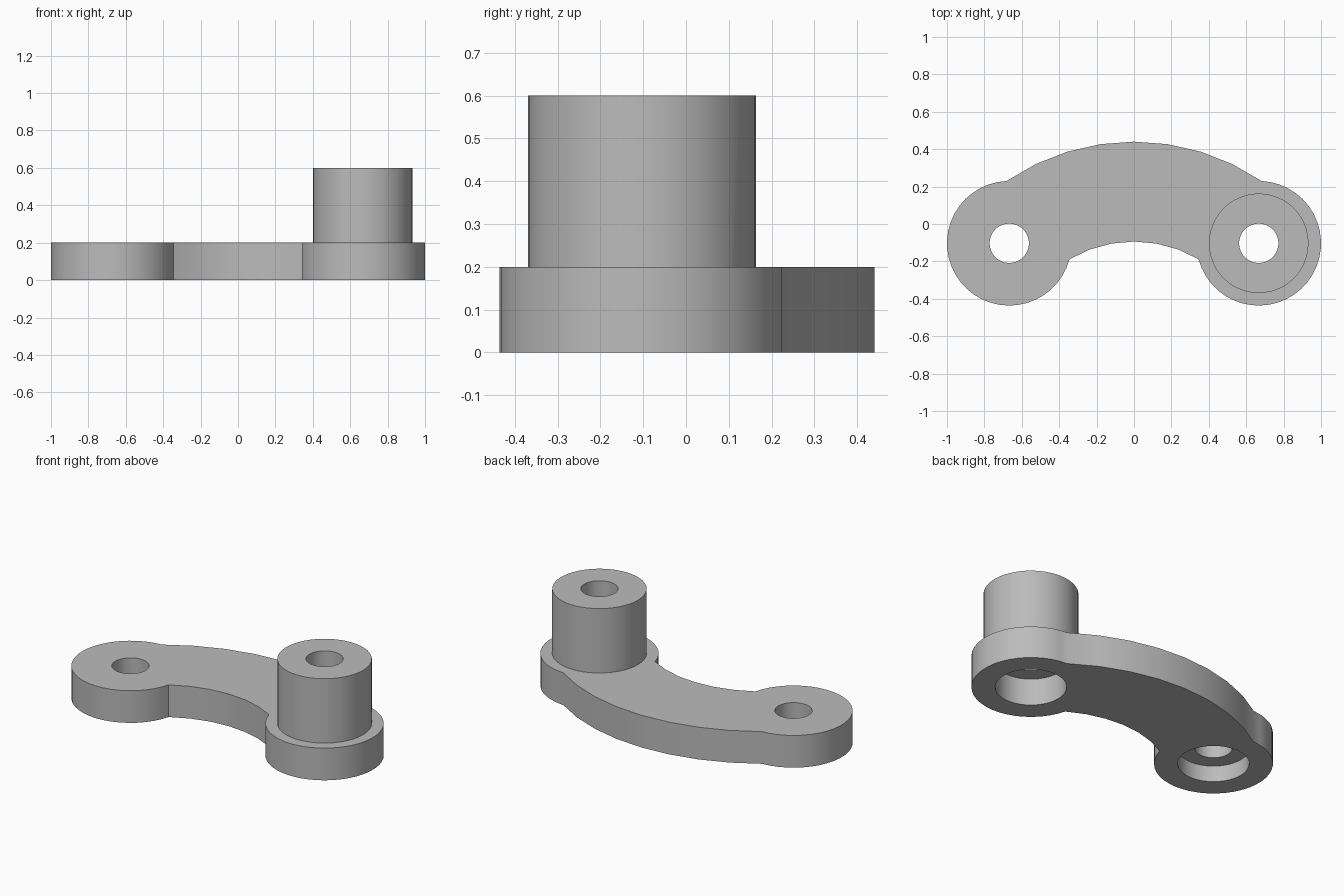
import bpy, bmesh
from math import sin, cos, acos, atan2, pi, radians
from mathutils import Vector

cube = bpy.data.objects.get("Cube")
if cube:
    bpy.data.objects.remove(cube)

THICK, TOP = 0.2, 0.6            # arm thickness, boss top
EYE_R, BOSS_R, HOLE_R, BORE_R = 0.333, 0.266, 0.105, 0.2
EYE_X, EYE_Y = 0.667, -0.103     # eye centres
PIVOT = Vector((0, EYE_Y - EYE_X))
MID_R = EYE_X * 2 ** 0.5
OUT_R, IN_R = MID_R + 0.267, MID_R - 0.267

grey = bpy.data.materials.new("plain grey")
grey.use_nodes = True
colour = (0.5, 0.5, 0.5, 1)
grey.diffuse_color = colour
grey.node_tree.nodes["Principled BSDF"].inputs["Base Color"].default_value = colour


def prism(name, outline, z0, z1):
    """Solid made by raising a closed outline from z0 to z1."""
    bm = bmesh.new()
    base = bm.faces.new([bm.verts.new((p[0], p[1], z0)) for p in outline])
    raised = bmesh.ops.extrude_face_region(bm, geom=[base])["geom"]
    verts = [v for v in raised if isinstance(v, bmesh.types.BMVert)]
    bmesh.ops.translate(bm, verts=verts, vec=(0, 0, z1 - z0))
    bmesh.ops.recalc_face_normals(bm, faces=bm.faces)
    mesh = bpy.data.meshes.new(name)
    bm.to_mesh(mesh)
    bm.free()
    mesh.materials.append(grey)
    obj = bpy.data.objects.new(name, mesh)
    bpy.context.collection.objects.link(obj)
    return obj


def arc(centre, radius, start, end, steps):
    turns = [start + (end - start) * i / steps for i in range(steps + 1)]
    return [Vector((centre[0] + radius * cos(t), centre[1] + radius * sin(t))) for t in turns]


def cylinder(name, x, radius, z0, z1):
    return prism(name, arc((x, EYE_Y), radius, 0, 2 * pi, 48)[:-1], z0, z1)


def combine(body, other, operation):
    mod = body.modifiers.new(other.name, 'BOOLEAN')
    mod.operation, mod.object, mod.solver = operation, other, 'EXACT'
    bpy.context.view_layer.objects.active = body
    bpy.ops.object.modifier_apply(modifier=mod.name)
    bpy.data.objects.remove(other)


def meeting_angle(radius):
    """Angle from +x at which a band edge meets the left eye."""
    spread = acos((radius ** 2 + MID_R ** 2 - EYE_R ** 2) / (2 * radius * MID_R))
    return pi / 4 + spread


# Arm outline: left eye, outer curve, right eye, inner curve
out_a, in_a = meeting_angle(OUT_R), meeting_angle(IN_R)
out_arc = arc(PIVOT, OUT_R, out_a, pi - out_a, 8)
in_arc = arc(PIVOT, IN_R, pi - in_a, in_a, 6)
eye = Vector((EYE_X, EYE_Y))
first, last = in_arc[-1] - eye, out_arc[0] - eye
start = atan2(first.y, first.x)
end = atan2(last.y, last.x)
if start > end:
    start -= 2 * pi
left_eye = arc(eye, EYE_R, start, end, 30)[1:-1]
right_eye = [Vector((-p.x, p.y)) for p in reversed(left_eye)]
arm = prism("curved_arm", left_eye + out_arc + right_eye + in_arc, 0, THICK)

# Raised boss, then bolt holes and recesses from below
combine(arm, cylinder("boss", EYE_X, BOSS_R, 0.18, TOP), 'UNION')
for x, depth in ((EYE_X, 0.167), (-EYE_X, 0.1)):
    combine(arm, cylinder("hole_cutter", x, HOLE_R, -0.1, TOP + 0.1), 'DIFFERENCE')
    combine(arm, cylinder("recess_cutter", x, BORE_R, -0.1, depth), 'DIFFERENCE')

bpy.ops.object.select_all(action='DESELECT')
arm.select_set(True)
bpy.context.view_layer.objects.active = arm
bpy.ops.object.shade_smooth_by_angle(angle=radians(25))
